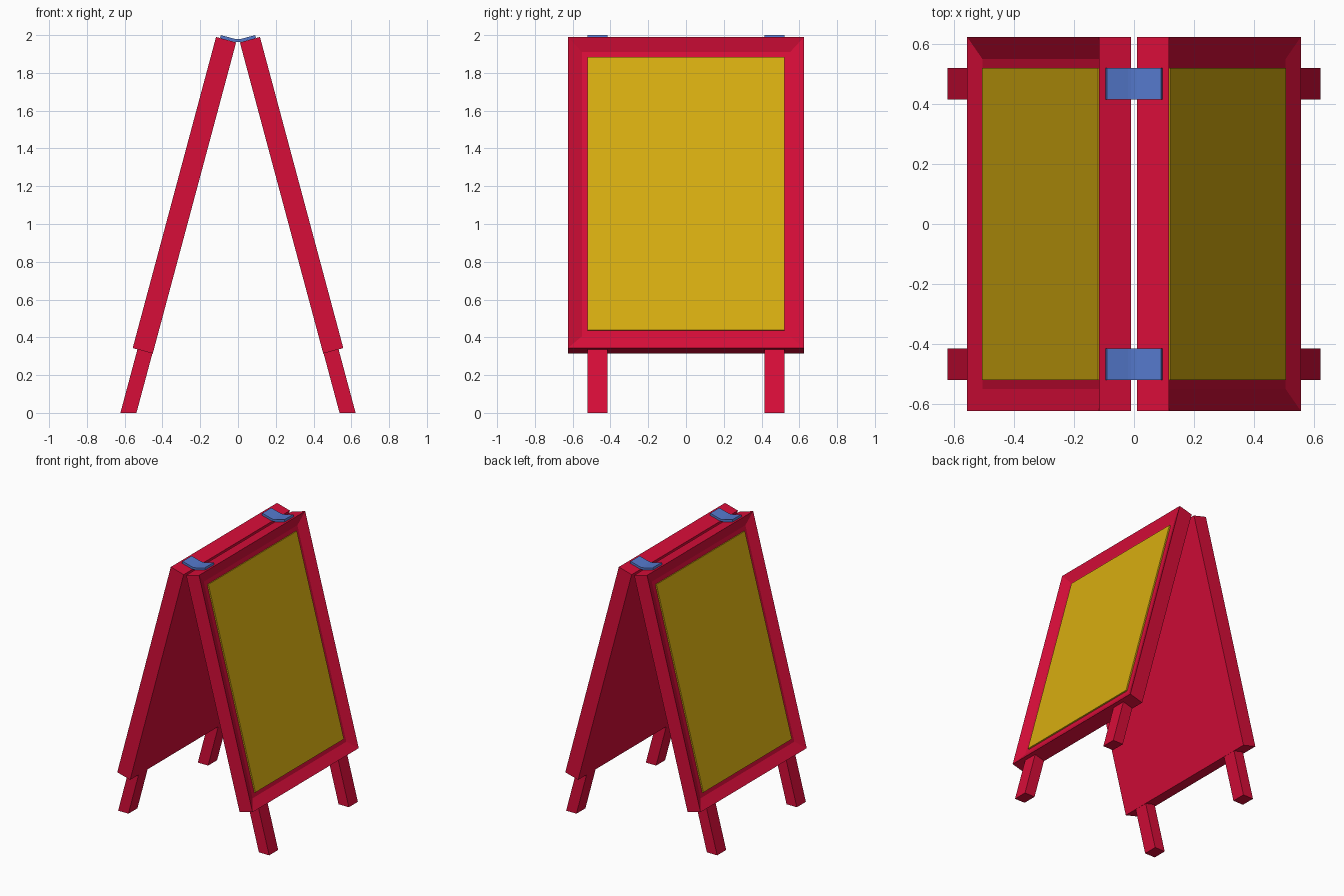
import bpy, bmesh, math
from mathutils import Vector

if "Cube" in bpy.data.objects:
    bpy.data.objects.remove(bpy.data.objects["Cube"])

TILT = math.radians(15)
S, C = math.sin(TILT), math.cos(TILT)
TOP_X, TOP_Z = 0.01, 1.9615       # upper inner corner of the right-hand panel
LENGTH, THICK, BORDER, RECESS = 1.705, 0.11, 0.104, 0.023
HALF_W = 0.625


def material(name, color):
    m = bpy.data.materials.new(name)
    m.diffuse_color = (*color, 1)
    m.use_nodes = True
    m.node_tree.nodes["Principled BSDF"].inputs["Base Color"].default_value = m.diffuse_color
    return m


RED = material("red", (0.68, 0.004, 0.04))
YELLOW = material("yellow", (0.68, 0.42, 0.005))
BLUE = material("blue", (0.09, 0.19, 0.60))


def at(n, u):
    """Point in the xz plane: n outward from the inner face, u down the slope."""
    return (TOP_X + n * C + u * S, TOP_Z + n * S - u * C)


def on_floor(n):
    """Point at offset n where the slope meets the ground."""
    return at(n, (TOP_Z + n * S) / C)


def prism(name, profile, y0, y1, mat, mirror, edit=None):
    """Extrude an xz profile along y and mirror it about the chosen axes."""
    bm = bmesh.new()
    face = bm.faces.new([bm.verts.new((x, y0, z)) for x, z in profile])
    ext = bmesh.ops.extrude_face_region(bm, geom=[face], use_keep_orig=True)
    verts = [g for g in ext["geom"] if isinstance(g, bmesh.types.BMVert)]
    bmesh.ops.translate(bm, verts=verts, vec=(0, y1 - y0, 0))
    bmesh.ops.recalc_face_normals(bm, faces=bm.faces)
    if edit:
        edit(bm)
    mesh = bpy.data.meshes.new(name)
    bm.to_mesh(mesh)
    bm.free()
    mesh.materials.append(mat)
    obj = bpy.data.objects.new(name, mesh)
    bpy.context.collection.objects.link(obj)
    mod = obj.modifiers.new("mirror", "MIRROR")
    mod.use_axis = ("x" in mirror, "y" in mirror, False)
    mod.use_mirror_merge = False
    return obj


def sink_front(bm):
    """Inset the outer face and push it in to leave a raised frame."""
    out = Vector((C, 0, S))
    bm.normal_update()
    front = max(bm.faces, key=lambda f: f.normal.dot(out))
    bmesh.ops.inset_region(bm, faces=[front], thickness=BORDER)
    bmesh.ops.translate(bm, verts=front.verts, vec=-out * (RECESS + 0.01))


# Framed panels, leaning against each other
prism("panel_frame", [at(0, 0), at(THICK, 0), at(THICK, LENGTH), at(0, LENGTH)],
      -HALF_W, HALF_W, RED, "x", sink_front)

# Yellow writing boards set into the frames
n0, n1 = THICK - RECESS - 0.01, THICK - RECESS
u0, u1 = BORDER, LENGTH - BORDER
prism("sign_board", [at(n0, u0), at(n1, u0), at(n1, u1), at(n0, u1)],
      BORDER - HALF_W, HALF_W - BORDER, YELLOW, "x")

# Four legs, cut flat at the ground
prism("leg", [at(0.002, LENGTH), at(0.084, LENGTH), on_floor(0.084), on_floor(0.002)],
      0.416, 0.522, RED, "xy")

# Curved hinge straps across the top
half = [(0.095, 1.9845), (0.035, 1.9685), (0.023, 1.9655), (0.012, 1.9637)]
lower = half + [(0, 1.963)] + [(-x, z) for x, z in reversed(half)]
t = 0.0155
upper_half = [(0.095 - t * S, 2.0), (0.031, 1.984), (0.020, 1.981), (0.010, 1.979)]
upper = upper_half + [(0, 1.9785)] + [(-x, z) for x, z in reversed(upper_half)]
prism("hinge_strap", lower + upper[::-1], 0.416, 0.522, BLUE, "y")
